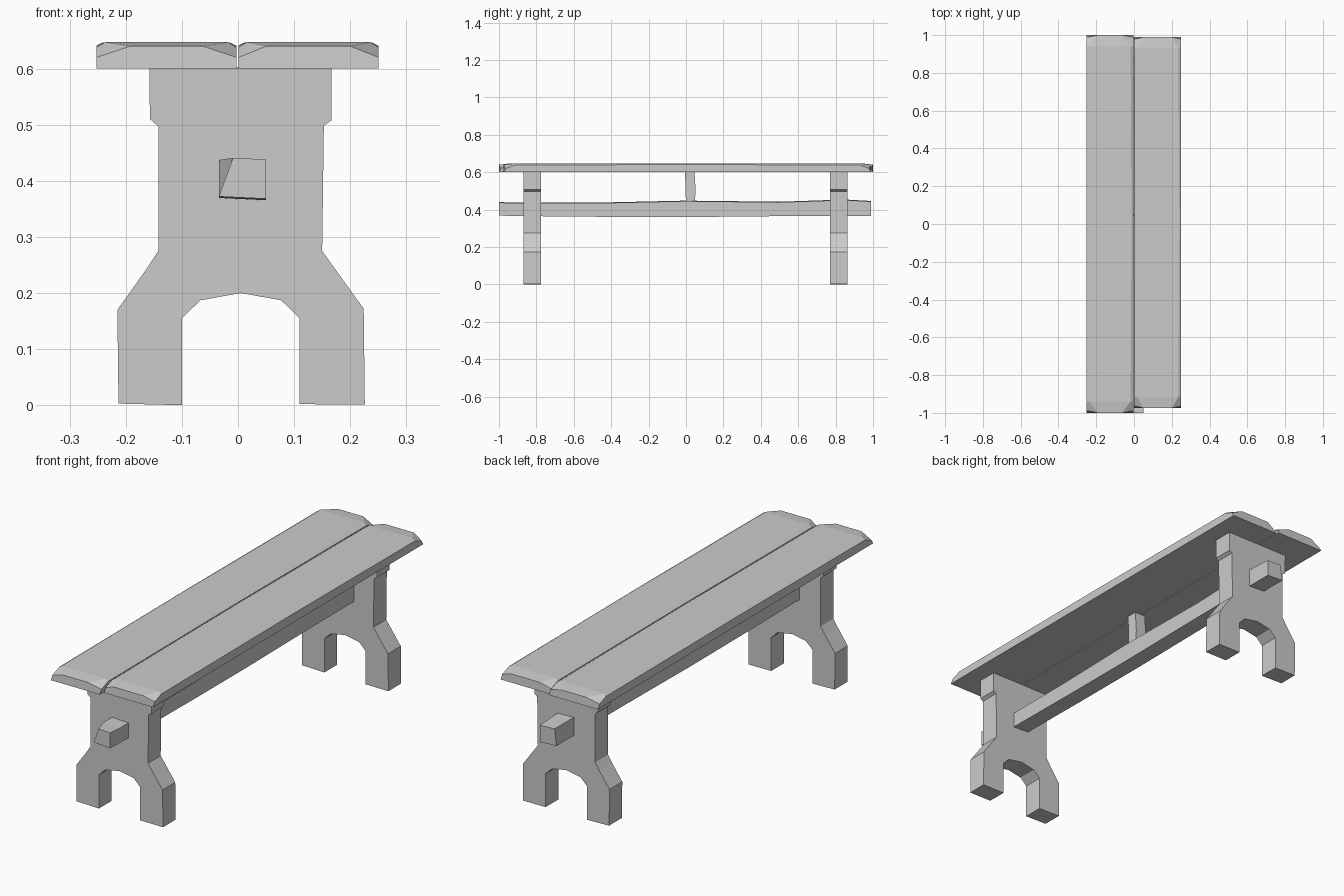
import bpy, bmesh

cube = bpy.data.objects.get("Cube")
if cube:
    bpy.data.objects.remove(cube, do_unlink=True)

GREY = (0.6, 0.6, 0.6, 1.0)
mat = bpy.data.materials.new("plain grey wood")
mat.use_nodes = True
mat.diffuse_color = GREY
bsdf = next(n for n in mat.node_tree.nodes if n.type == 'BSDF_PRINCIPLED')
bsdf.inputs["Base Color"].default_value = GREY
bsdf.inputs["Roughness"].default_value = 0.8


def loft(name, rings):
    """Skin matching rings of 3D points and cap both ends, flat shaded."""
    bm = bmesh.new()
    loops = [[bm.verts.new(p) for p in ring] for ring in rings]
    n = len(loops[0])
    for a, b in zip(loops, loops[1:]):
        for i in range(n):
            j = (i + 1) % n
            bm.faces.new((a[i], a[j], b[j], b[i]))
    bm.faces.new(loops[0])
    bm.faces.new(loops[-1])
    bmesh.ops.recalc_face_normals(bm, faces=bm.faces)
    mesh = bpy.data.meshes.new(name)
    bm.to_mesh(mesh)
    bm.free()
    mesh.materials.append(mat)
    obj = bpy.data.objects.new(name, mesh)
    bpy.context.collection.objects.link(obj)
    return obj


def plank(name, x0, x1, y0, y1, wear):
    """Seat board with worn top edges and knocked-down end corners."""
    def ring(y, step, side, top, inset):
        # step pulls the worn corners in from the end of the board
        return [(x0, y, 0.6), (x1, y, 0.6),
                (x1, y + step, side), (x1 - inset, y, top),
                (x0 + inset, y, top), (x0, y + step, side)]
    loft(name, [ring(y0, 0.012, 0.62, 0.64, wear),
                ring(y0 + 0.06, 0, 0.638, 0.647, 0.015),
                ring(0, 0, 0.641, 0.646, 0.01),
                ring(y1 - 0.06, 0, 0.638, 0.647, 0.015),
                ring(y1, -0.012, 0.62, 0.64, wear)])


plank("seat_plank_right", -0.252, -0.003, -1.0, 1.0, 0.06)
plank("seat_plank_left", 0.001, 0.25, -0.975, 0.99, 0.05)

# Trestle outline: splayed feet, arch, waist and wider top block
trestle = [(-0.213, 0.003), (-0.215, 0.17), (-0.165, 0.24), (-0.142, 0.275),
           (-0.142, 0.497), (-0.157, 0.51), (-0.158, 0.6),
           (0.167, 0.6), (0.167, 0.508), (0.153, 0.498),
           (0.15, 0.275), (0.224, 0.172), (0.226, 0.001), (0.11, 0.002),
           (0.11, 0.155), (0.077, 0.187), (0.005, 0.2),
           (-0.067, 0.187), (-0.1, 0.155), (-0.1, 0.0)]
for name, y0, y1 in (("front_trestle", -0.868, -0.776),
                     ("back_trestle", 0.77, 0.863)):
    loft(name, [[(x, y, z) for x, z in trestle] for y in (y0, y1)])

# Long stretcher: slightly uneven beam with one clipped corner at each end
beam = [(-1.0, 0.372, 0.441, 0.025), (-0.93, 0.37, 0.437, 0),
        (-0.4, 0.365, 0.439, 0), (0.0, 0.364, 0.448, 0),
        (0.5, 0.369, 0.442, 0), (0.85, 0.37, 0.454, 0),
        (0.99, 0.37, 0.446, 0.01)]
loft("stretcher", [[(-0.034, y, low), (0.05, y, low - 0.004),
                    (0.05, y, top - 0.003), (-0.034 + clip, y, top)]
                   for y, low, top, clip in beam])

# Short post between stretcher and seat
loft("centre_post", [[(-0.025, y0, z), (0.03, y0, z), (0.03, y1, z), (-0.025, y1, z)]
                     for z, y0, y1 in ((0.435, 0.0, 0.045),
                                       (0.5, -0.003, 0.052),
                                       (0.602, -0.005, 0.045))])
